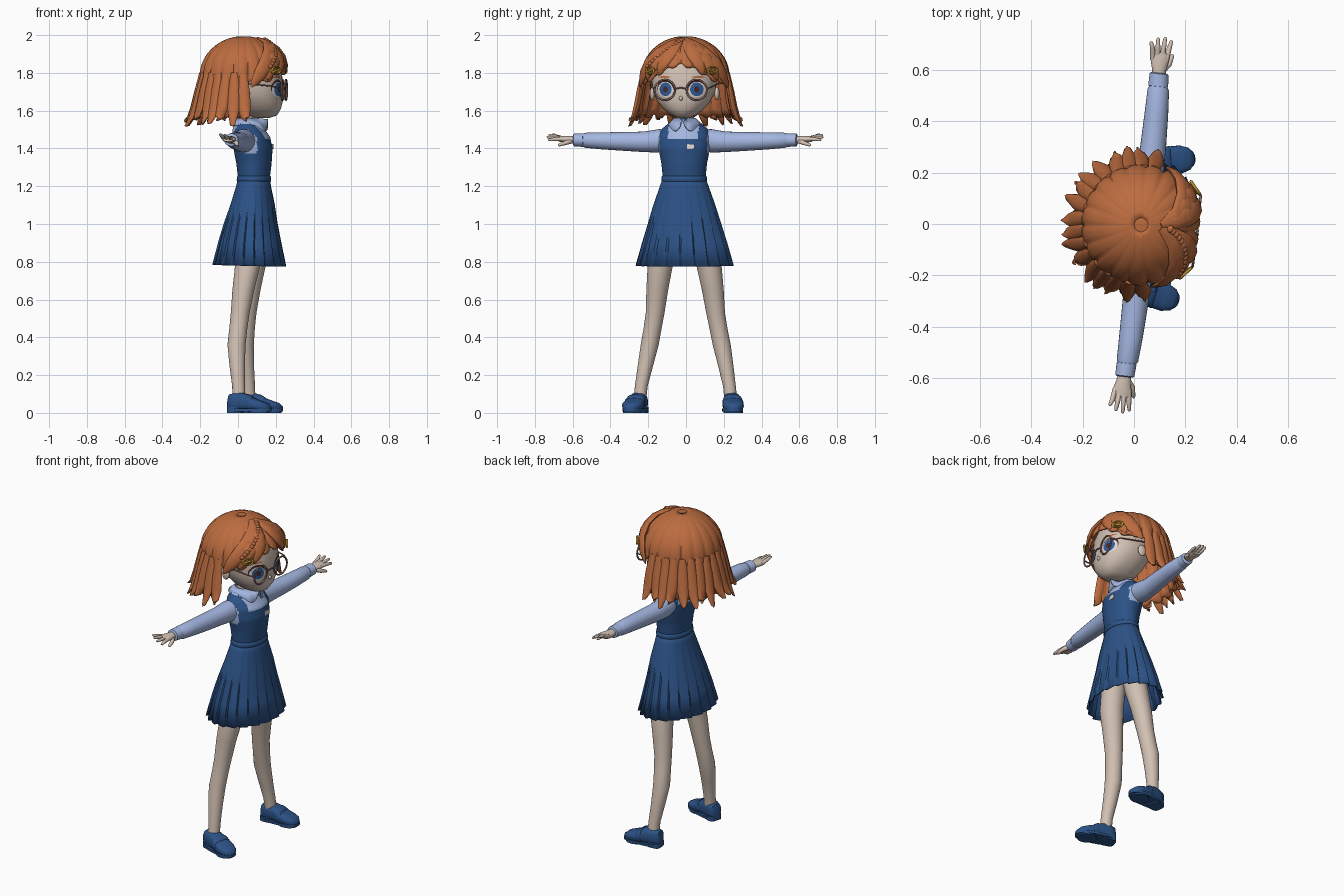
import bpy, bmesh
from math import sin, cos, pi, radians, sqrt, copysign
from mathutils import Vector, Matrix
from mathutils.bvhtree import BVHTree

default = bpy.data.objects.get("Cube")
if default:
    bpy.data.objects.remove(default)


def material(name, colour):
    m = bpy.data.materials.new(name)
    m.use_nodes = True
    m.diffuse_color = (*colour, 1)
    m.node_tree.nodes["Principled BSDF"].inputs["Base Color"].default_value = (*colour, 1)
    return m


SKIN = material("skin", (.64, .53, .45))
HAIR = material("copper_hair", (.5, .15, .05))
DRESS = material("navy_cloth", (.025, .085, .24))
SHIRT = material("pale_blue_cloth", (.37, .47, .75))
FRAME = material("brown_frame", (.26, .15, .14))
GOLD = material("gold", (.5, .28, .03))
WHITE = material("white", (.75, .72, .7))
IRIS = material("eye_blue", (.03, .11, .33))
DARK = material("dark_lash", (.07, .02, .02))
YAW = Matrix.Rotation(radians(-6.5), 4, 'Z')
SIDES = (("left", 1), ("right", -1))


def smoothstep(a, b, x):
    t = min(1, max(0, (x - a) / (b - a)))
    return t * t * (3 - 2 * t)


def ring(c, a, b, n=24, power=2):
    """Superellipse around c with half axes a and b."""
    def p(v):
        return copysign(abs(v) ** (2 / power), v)
    angles = [2 * pi * i / n for i in range(n)]
    return [Vector(c) + Vector(a) * p(cos(t)) + Vector(b) * p(sin(t)) for t in angles]


def flat_ring(z, x, rx, ry, n=32, power=2, y=0):
    return ring((x, y, z), (rx, 0, 0), (0, ry, 0), n, power)


def finish(obj, *mats, rule=None, angle=50):
    for m in mats:
        obj.data.materials.append(m)
    if rule:
        for f in obj.data.polygons:
            f.material_index = rule(f.center)
    obj.data.shade_smooth()
    obj.data.set_sharp_from_angle(angle=radians(angle))
    obj.matrix_world = YAW @ obj.matrix_world
    return obj


def loft(name, rings, *mats, caps=True, rule=None, thick=0, angle=50):
    bm = bmesh.new()
    rows = [[bm.verts.new(p) for p in r] for r in rings]
    n = len(rows[0])
    for a, b in zip(rows, rows[1:]):
        for i in range(n):
            j = (i + 1) % n
            bm.faces.new((a[i], a[j], b[j], b[i]))
    if caps:
        bm.faces.new(rows[0])
        bm.faces.new(rows[-1])
    bmesh.ops.recalc_face_normals(bm, faces=bm.faces)
    mesh = bpy.data.meshes.new(name)
    bm.to_mesh(mesh)
    bm.free()
    obj = bpy.data.objects.new(name, mesh)
    bpy.context.collection.objects.link(obj)
    if thick:
        mod = obj.modifiers.new("thickness", 'SOLIDIFY')
        mod.thickness = thick
    return finish(obj, *mats, rule=rule, angle=angle)


def tube(name, points, widths, mat, flat=1, centre=(0, 0, 0), n=10):
    """Tapered tube, flattened in the direction away from centre."""
    pts = [Vector(p) for p in points]
    rings = []
    for i, p in enumerate(pts):
        tangent = (pts[min(i + 1, len(pts) - 1)] - pts[max(i - 1, 0)]).normalized()
        side = tangent.cross(p - Vector(centre)).normalized()
        out = side.cross(tangent)
        rings.append(ring(p, side * widths[i], out * widths[i] * flat, n))
    return loft(name, rings, mat)


def ball(name, pos, size, mat):
    bpy.ops.mesh.primitive_uv_sphere_add(segments=16, ring_count=10, radius=1, location=pos)
    obj = bpy.context.object
    obj.name, obj.scale = name, size
    obj.matrix_world = Matrix.LocRotScale(Vector(pos), None, Vector(size))
    return finish(obj, mat)


def torus(name, pos, major, minor, mat, turn=0, scale=(1, 1, 1)):
    bpy.ops.mesh.primitive_torus_add(major_radius=major, minor_radius=minor,
                                     major_segments=32, minor_segments=8)
    obj = bpy.context.object
    obj.name = name
    spin = Matrix.Rotation(turn, 4, 'Z') @ Matrix.Rotation(pi / 2, 4, 'Y')
    obj.matrix_world = Matrix.Translation(pos) @ spin @ Matrix.Diagonal((*scale, 1))
    return finish(obj, mat)


# Torso: one body, with the pinafore bib and straps as face colours over the shirt
def bib(c):
    y = abs(c.y)
    open_neck = c.z > 1.445 and y < .08
    armhole = c.z > 1.375 and y > .126
    return 1 if open_neck or armhole or c.z > 1.53 else 0


profile = [(1.23, .085, .082, .112), (1.32, .085, .093, .121), (1.4, .08, .103, .137),
           (1.46, .07, .1, .14), (1.5, .057, .085, .126), (1.535, .05, .065, .085),
           (1.55, .05, .045, .05)]
torso = []
for a, b in zip(profile, profile[1:]):
    for k in range(6):
        torso.append(flat_ring(*[u + (v - u) * k / 6 for u, v in zip(a, b)], n=80))
loft("torso", torso, DRESS, SHIRT, rule=bib)
loft("waistband", [flat_ring(z, .085, r, r + .03, 64) for z, r in
                   ((1.225, .088), (1.23, .091), (1.25, .09), (1.255, .084))], DRESS)
loft("name_badge", [ring((x, .045, 1.41), (0, .02, 0), (0, 0, .013), 24, 6)
                    for x in (.174, .182)], WHITE)

# Pleated skirt
PLEATS, STEPS = 20, 8
skirt = []
for z, x, rx, ry in ((1.245, .085, .083, .113), (1.2, .083, .092, .13), (1.1, .078, .117, .165),
                     (1.0, .068, .142, .195), (.9, .063, .166, .225), (.78, .06, .192, .257)):
    depth = .075 * smoothstep(1.26, .85, z) if z < .8 else .065 * (1.245 - z) / .465
    row = flat_ring(z, x, rx, ry, PLEATS * STEPS)
    for i, p in enumerate(row):
        saw = (i % STEPS) / (STEPS - 1)
        fold = 1 + depth * (saw - .7)
        p.x, p.y = x + (p.x - x) * fold, p.y * fold
        p.z -= .01 * (1.245 - z) * (p.x - x) / rx
    skirt.append(row)
loft("pleated_skirt", skirt, DRESS, caps=False, thick=.006, angle=35)

# Collar with two points
inner = flat_ring(1.56, .05, .056, .058, 64)
outer = flat_ring(1.525, .052, .096, .092, 64)
for i, p in enumerate(outer):
    deg = abs((i * 360 / 64 + 180) % 360 - 180)
    p.z += .03 * (1 - smoothstep(0, 14, deg)) - .03 * smoothstep(2, 28, deg) * (1 - smoothstep(30, 65, deg))
    p.x += .012 * (1 - smoothstep(30, 60, deg))
loft("shirt_collar", [inner, outer], SHIRT, caps=False, thick=.008)
loft("neck", [flat_ring(z, x, .045, .047) for z, x in ((1.5, .05), (1.56, .055), (1.63, .065))], SKIN)

# Head
head_rings = [flat_ring(*r, n=48, power=2.25) for r in
              ((1.562, .12, .05, .03), (1.575, .122, .085, .065), (1.61, .113, .115, .108),
               (1.65, .103, .134, .14), (1.7, .09, .148, .163), (1.75, .08, .156, .171),
               (1.82, .075, .155, .17), (1.9, .07, .13, .15), (1.96, .07, .05, .06))]
head = loft("head", head_rings, SKIN)
surface = BVHTree.FromPolygons([v.co for v in head.data.vertices],
                               [tuple(f.vertices) for f in head.data.polygons])
ball("nose", (.238, 0, 1.665), (.012, .01, .012), SKIN)


def decal(name, y, z, ry, rz, lift, mat):
    """Thin plate that follows the face."""
    rows = []
    for k in (.04, .35, .7, 1):
        row = ring((1, y, z), (0, ry * k, 0), (0, 0, rz * k), 28)
        for p in row:
            p.x = surface.ray_cast(p, Vector((-1, 0, 0)))[0].x + lift
        rows.append(row)
    loft(name, rows, mat)


def foot_ring(u, w, low, high, grow=1):
    return ring((u, 0, (low + high) / 2), (0, w * grow, 0), (0, 0, (high - low) / 2 * grow), 24, 2.8)


for side, s in SIDES:
    # Face details and glasses
    decal(side + "_eye_lash", s * .085, 1.721, .046, .044, .002, DARK)
    decal(side + "_eye_white", s * .085, 1.712, .043, .041, .004, WHITE)
    decal(side + "_iris", s * .083, 1.713, .034, .036, .006, IRIS)
    decal(side + "_pupil", s * .083, 1.713, .013, .016, .008, DARK)
    decal(side + "_eyebrow", s * .09, 1.778, .035, .005, .003, HAIR)
    ball(side + "_ear", (.06, s * .172, 1.69), (.025, .014, .035), SKIN)
    torus(side + "_lens_rim", (.246, s * .085, 1.71), .054, .005, FRAME)
    tube(side + "_temple", [(.245, s * .139, 1.715), (.2, s * .168, 1.73), (.05, s * .182, 1.745)],
         [.004] * 3, FRAME)

    # Sleeve, cuff and hand
    def arm(name, stations, mat):
        loft(side + name, [ring((x, s * y, z), (rx, 0, 0), (0, 0, rz), 24)
                           for y, x, z, rx, rz in stations], mat)
    arm("_sleeve", [(.09, .05, 1.445, .055, .055), (.14, .045, 1.44, .06, .062),
                    (.22, .04, 1.435, .052, .054), (.32, .04, 1.437, .05, .05),
                    (.44, .038, 1.44, .046, .045), (.53, .035, 1.443, .042, .04),
                    (.55, .033, 1.444, .033, .033)], SHIRT)
    arm("_cuff", [(.54, .033, 1.444, .032, .03), (.543, .033, 1.444, .039, .036),
                  (.592, .031, 1.445, .037, .034), (.596, .031, 1.445, .03, .028)], SHIRT)
    arm("_palm", [(.57, .03, 1.445, .024, .021), (.61, .029, 1.447, .028, .019),
                  (.65, .027, 1.449, .037, .018), (.675, .026, 1.45, .034, .014)], SKIN)
    for name, x, fan, z, reach in (("little", .001, -.014, 1.474, .715), ("ring", .018, -.006, 1.47, .732),
                                   ("middle", .035, .004, 1.46, .738), ("index", .052, .012, 1.445, .728)):
        tube(f"{side}_{name}_finger", [(x, s * .645, 1.45), (x + fan / 2, s * .69, (z + 1.453) / 2),
                                       (x + fan, s * (reach - .006), z), (x + fan, s * reach, z)],
             [.011, .01, .007, .003], SKIN)
    tube(side + "_thumb", [(.04, s * .605, 1.44), (.064, s * .633, 1.43), (.074, s * .668, 1.418),
                           (.075, s * .674, 1.416)], [.014, .012, .008, .003], SKIN)

    # Leg
    loft(side + "_leg", [flat_ring(z, x, r, r, 24, y=s * y) for z, x, y, r in
                         ((1.02, .08, .075, .07), (.78, .066, .13, .067), (.65, .045, .148, .058),
                          (.53, .03, .161, .05), (.45, .022, .175, .048), (.36, .014, .192, .048),
                          (.25, .02, .214, .041), (.14, .03, .235, .034), (.06, .032, .243, .034))], SKIN)

    # Loafer, built along its length and turned outward
    place = Matrix.Translation((-.025, s * .236, 0)) @ Matrix.Rotation(s * radians(11), 4, 'Z')

    def shoe(name, rings):
        loft(side + name, [[place @ p for p in r] for r in rings], DRESS)
    shoe("_shoe", [foot_ring(u, w, .012, h) for u, w, h in
                   ((0, .02, .07), (.008, .034, .098), (.04, .043, .106), (.075, .045, .108), (.105, .048, .1),
                    (.14, .054, .08), (.18, .055, .065), (.215, .043, .053), (.235, .016, .036))])
    shoe("_shoe_strap", [foot_ring(u, w, .012, h, 1.04) for u, w, h in
                         ((.112, .049, .097), (.118, .051, .096), (.138, .054, .083), (.143, .053, .078))])
    shoe("_sole", [ring((.12, 0, z), (.118, 0, 0), (0, .054, 0), 32, 2.6) for z in (.008, .022)])
    shoe("_heel", [ring((.04, 0, z), (.04, 0, 0), (0, .04, 0), 32, 4) for z in (0, .03)])
    shoe("_fore_sole", [ring((.17, 0, z), (.058, 0, 0), (0, .05, 0), 32) for z in (0, .02)])

tube("glasses_bridge", [(.246, -.033, 1.715), (.25, 0, 1.722), (.246, .033, 1.715)], [.004] * 3, FRAME)

# Hair: a dome that runs down into a bob, open over the face
CROWN = Vector((.03, 0, 1.78))


def hair_point(deg, z, lift=0):
    t = radians(deg)
    if z > CROWN.z:
        r = .235 * sqrt(max(0, 1 - ((z - CROWN.z) / .215) ** 2))
    else:
        r = .235 + .035 * ((CROWN.z - z) / .24) ** 1.5 * (1 - .35 * cos(t))
    return Vector((CROWN.x + (r + lift) * cos(t), (r + lift) * sin(t), z))


def hem(deg):
    a = abs((deg + 180) % 360 - 180)
    fringe = 1.835 - .095 * smoothstep(0, 62, a)
    return fringe + (1.565 - fringe) * smoothstep(76, 87, a)


COUNT, LEVELS = 144, 18
shell = []
for k in range(LEVELS + 1):
    t = .02 + .98 * k / LEVELS
    row = []
    for i in range(COUNT):
        deg = i * 360 / COUNT
        lock = abs(sin(radians(deg * 9.5 + 25 * sin(3 * t))))
        z = 1.994 - (1.994 - hem(deg) - .02 * (1 - lock)) * t ** 1.7
        row.append(hair_point(deg, z, -.016 * t * (1 - lock) ** 2))
    shell.append(row)
loft("hair_shell", shell, HAIR, caps=False, thick=.012)
ball("hair_crown", (.03, 0, 1.955), (.09, .09, .039), HAIR)

# Locks around the bob, flicking outward
for i in range(17):
    deg = 84 + i * 12
    dip = .018 * sin(i * 2.4)
    drop = ((1.8, -.008, .02), (1.7, .002, .032), (1.62, .004, .034), (1.565, .012, .024),
            (1.54 + dip, .024, .013), (1.535 + dip, .032, .004))
    tube(f"bob_lock_{i}", [hair_point(deg + 4 * sin(i * 1.7) * k / 5, z, lift) for k, (z, lift, w) in enumerate(drop)],
         [w for z, lift, w in drop], HAIR, .5, CROWN)

# Swept fringe from the parting, each lock lying on the dome
for side, s in SIDES:
    for i, (end, low) in enumerate(((30, 1.8), (52, 1.765), (74, 1.725))):
        path = [hair_point(s * (5 + (end - 5) * k ** .8), 1.985 - (1.985 - low) * k ** 1.3, .006)
                for k in (0, .2, .4, .6, .8, .93, 1)]
        tube(f"{side}_fringe_{i}", path, [.012, .03, .042, .045, .035, .02, .005], HAIR, .4, CROWN)
    # Hair clip
    spot = hair_point(s * 41, 1.812, .022)
    torus(side + "_hair_clip", spot, .027, .006, GOLD, s * radians(41), (.7, 1.1, 1))
    tube(side + "_clip_bar", [spot + Vector((.02, -s * .024, .008)), spot + Vector((-.018, s * .02, -.008))],
         [.006] * 2, GOLD)

# Small braid across the right of the fringe
for i in range(14):
    k = i / 13
    p = hair_point(-2 - 46 * k, 1.975 - .14 * k ** 1.3, .014)
    ball(f"braid_bead_{i}", p, (.014, .015, .013), HAIR)
